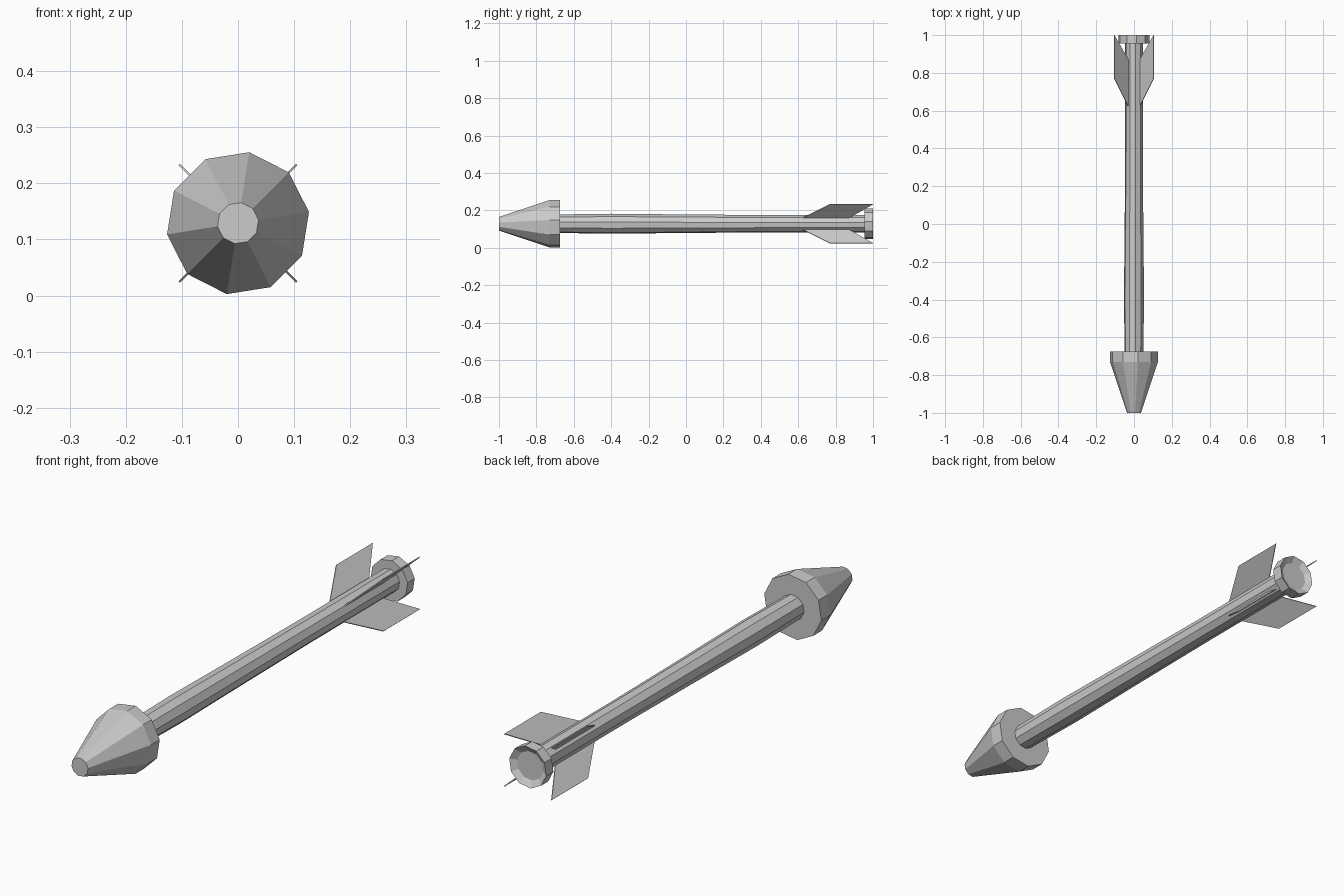
import bpy, bmesh, math
from mathutils import Vector

if "Cube" in bpy.data.objects:
    bpy.data.objects.remove(bpy.data.objects["Cube"])

AXIS_Z = 0.129


def lathe(name, profile, sides=10, start=9):
    """Closed faceted solid around the long axis; profile holds (y, radius)."""
    bm = bmesh.new()
    rings = []
    for y, r in profile:
        ring = []
        for i in range(sides):
            a = math.radians(start) + 2 * math.pi * i / sides
            ring.append(bm.verts.new((r * math.cos(a), y, AXIS_Z + r * math.sin(a))))
        rings.append(ring)
    for a, b in zip(rings, rings[1:]):
        for i in range(sides):
            j = (i + 1) % sides
            bm.faces.new((a[i], a[j], b[j], b[i]))
    bm.faces.new(rings[0])
    bm.faces.new(rings[-1])
    return finish(name, bm)


def finish(name, bm):
    bmesh.ops.recalc_face_normals(bm, faces=bm.faces[:])
    mesh = bpy.data.meshes.new(name)
    bm.to_mesh(mesh)
    bm.free()
    obj = bpy.data.objects.new(name, mesh)
    bpy.context.collection.objects.link(obj)
    return obj


def fin(name, angle, thickness=0.004):
    """Swept thin plate pointing outward at the given angle."""
    out = Vector((math.cos(angle), 0, math.sin(angle)))
    side = Vector((-math.sin(angle), 0, math.cos(angle))) * thickness / 2
    outline = [(0.61, 0.035), (0.77, 0.148), (1.0, 0.148), (0.86, 0.035)]
    bm = bmesh.new()
    layers = [[bm.verts.new(out * r + Vector((0, y, AXIS_Z)) + side * s)
               for y, r in outline] for s in (-1, 1)]
    bm.faces.new(layers[0])
    bm.faces.new(layers[1])
    for i in range(4):
        j = (i + 1) % 4
        bm.faces.new((layers[0][i], layers[0][j], layers[1][j], layers[1][i]))
    return finish(name, bm)


# Blunt tapered head with a flat back
lathe("head", [(-1.0, 0.037), (-0.73, 0.128), (-0.675, 0.128)])

# Slightly swollen shaft
lathe("shaft", [(-0.69, 0.050), (-0.4, 0.054), (0.0, 0.050),
                (0.43, 0.047), (0.97, 0.047)])

# Tail cap with a shallow dished end
lathe("tail_cap", [(0.955, 0.083), (1.0, 0.083), (0.985, 0.058)])

# Four diagonal fins
for k in range(4):
    fin(f"fin_{k + 1}", math.radians(45 + 90 * k))
